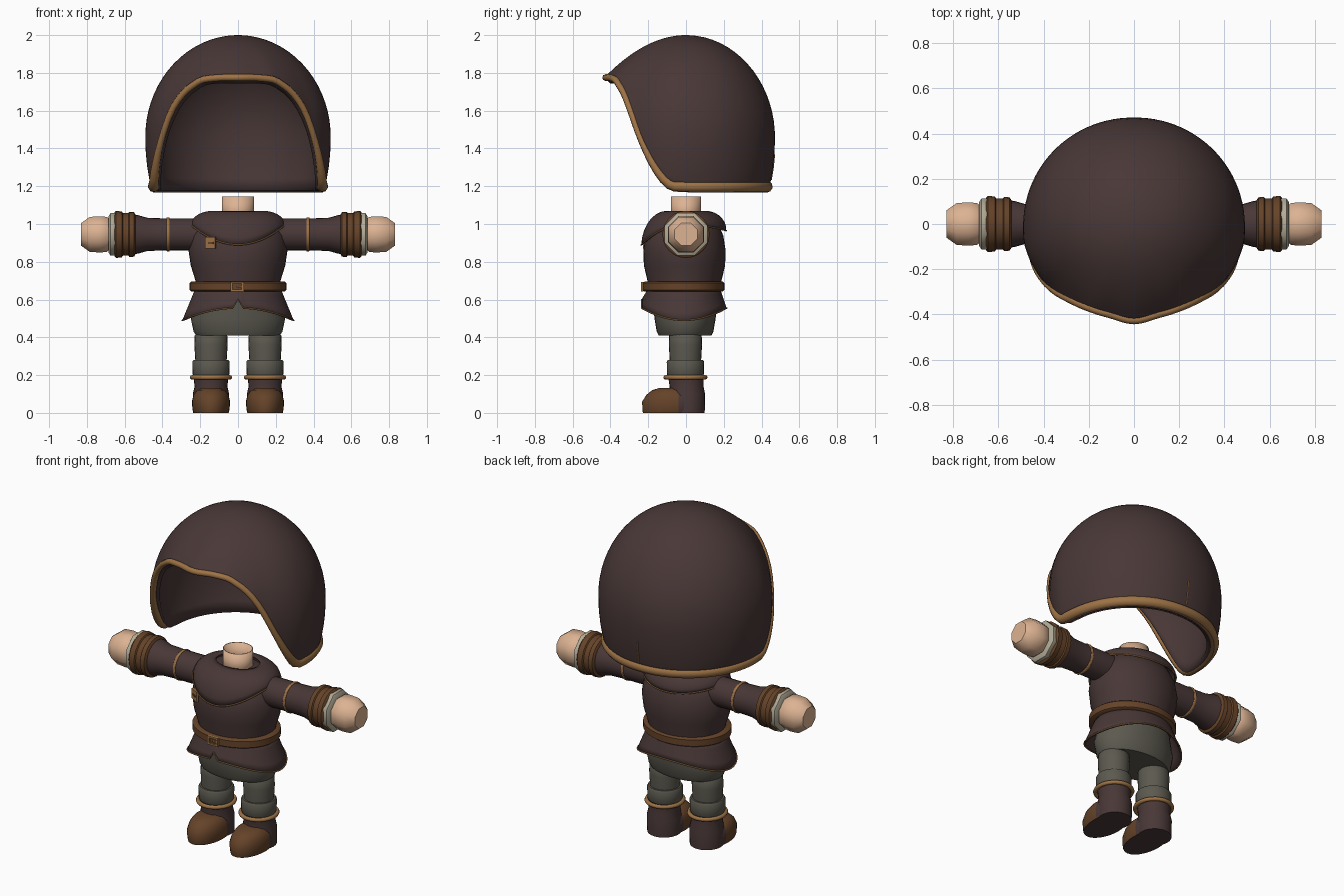
import bpy, bmesh, math
from mathutils import Vector

if "Cube" in bpy.data.objects:
    bpy.data.objects.remove(bpy.data.objects["Cube"])


def material(name, rgb):
    m = bpy.data.materials.new(name)
    m.use_nodes = True
    m.diffuse_color = (*rgb, 1)
    m.node_tree.nodes["Principled BSDF"].inputs["Base Color"].default_value = (*rgb, 1)
    return m


DARK = material("dark brown cloth", (.066, .039, .038))
LEATHER = material("brown leather", (.13, .056, .022))
TAN = material("tan trim", (.34, .17, .06))
SKIN = material("skin", (.72, .45, .29))
GREY = material("olive grey cloth", (.105, .10, .078))
CREAM = material("cream lining", (.45, .41, .31))


def finish(ob, mats, angle=50):
    for m in mats:
        ob.data.materials.append(m)
    bpy.ops.object.select_all(action='DESELECT')
    ob.select_set(True)
    bpy.context.view_layer.objects.active = ob
    bpy.ops.object.shade_smooth_by_angle(angle=math.radians(angle))
    return ob


def to_object(name, bm, mats, angle=50):
    bmesh.ops.recalc_face_normals(bm, faces=bm.faces)
    me = bpy.data.meshes.new(name)
    bm.to_mesh(me)
    bm.free()
    ob = bpy.data.objects.new(name, me)
    bpy.context.collection.objects.link(ob)
    return finish(ob, mats, angle)


def skin_rows(rows, cap_start=False, cap_end=False):
    """Join closed rows of points into a surface."""
    bm = bmesh.new()
    vs = [[bm.verts.new(p) for p in row] for row in rows]
    n = len(rows[0])
    for a, b in zip(vs, vs[1:]):
        for i in range(n):
            bm.faces.new((a[i], a[(i + 1) % n], b[(i + 1) % n], b[i]))
    if cap_start:
        bm.faces.new(vs[0])
    if cap_end:
        bm.faces.new(vs[-1])
    return bm


def ring(pos, ra, rb, ca=0, cb=0, n=32, axis='z', turn=0):
    pts = []
    for i in range(n):
        t = 2 * math.pi * (i + turn) / n
        a, b = ca + ra * math.cos(t), cb + rb * math.sin(t)
        pts.append((a, b, pos) if axis == 'z' else (pos, a, b))
    return pts


def column(name, mat, rings, cx=0, caps=True, n=32):
    """Upright loft from (z, rx, ry, cy) rings."""
    rows = [ring(z, rx, ry, cx, cy, n) for z, rx, ry, cy in rings]
    return to_object(name, skin_rows(rows, caps, caps), [mat])


def sleeve(name, mat, rings, side, n=24, turn=0):
    """Loft along the arm from (x, radius) rings."""
    rows = [ring(side * x, r, r, 0, .945, n, 'x', turn) for x, r in rings]
    return to_object(name, skin_rows(rows, True, True), [mat])


def tube(name, mat, pts, radii, closed=True):
    cu = bpy.data.curves.new(name, 'CURVE')
    cu.dimensions = '3D'
    cu.bevel_depth = 1
    cu.bevel_resolution = 2
    sp = cu.splines.new('POLY')
    sp.points.add(len(pts) - 1)
    for p, co, r in zip(sp.points, pts, radii):
        p.co = (*co, 1)
        p.radius = r
    sp.use_cyclic_u = closed
    ob = bpy.data.objects.new(name, cu)
    bpy.context.collection.objects.link(ob)
    bpy.ops.object.select_all(action='DESELECT')
    ob.select_set(True)
    bpy.context.view_layer.objects.active = ob
    bpy.ops.object.convert(target='MESH')
    return finish(bpy.context.object, [mat])


def box(name, mat, centre, size, turn=0):
    bm = bmesh.new()
    bmesh.ops.create_cube(bm, size=1)
    bmesh.ops.scale(bm, vec=size, verts=bm.verts)
    ob = to_object(name, bm, [mat])
    ob.location = centre
    ob.rotation_euler.z = turn
    return ob


def thicken(ob, amount):
    mod = ob.modifiers.new("thickness", 'SOLIDIFY')
    mod.thickness = amount
    mod.offset = -1


# Hood opening: (degrees from front, radius, height)
OPENING = [(0, .435, 1.775), (14, .417, 1.775), (28, .425, 1.765), (41, .443, 1.70),
           (50, .466, 1.61), (60, .48, 1.44), (69, .475, 1.29), (79, .46, 1.175),
           (90, .452, 1.168), (180, .435, 1.168)]


def opening(deg):
    total = Vector((0, 0))
    for k in range(-4, 5):
        a = min(abs(deg + k), 180)
        for (a0, r0, z0), (a1, r1, z1) in zip(OPENING, OPENING[1:]):
            if a0 <= a <= a1:
                total += Vector((r0, z0)).lerp(Vector((r1, z1)), (a - a0) / (a1 - a0))
                break
    return total / 9


# Hood shell, swept from the crown down to the opening
N, ROWS, MID = 96, 22, 1.47
rows = [[] for _ in range(ROWS)]
rim, rim_radii = [], []
for i in range(N):
    deg = 360 * i / N
    a = math.radians(deg)
    d = deg if deg <= 180 else 360 - deg
    R, Z = opening(d)
    flat = 1 - .045 * math.cos(a) ** 2
    end = math.acos((Z - MID) / (.53 if Z > MID else .75))
    k = R / (.485 * flat * math.sin(end))
    for j in range(ROWS):
        t = (j + .3) / (ROWS - .7)
        phi = end * t
        c = math.cos(phi)
        r = .485 * flat * math.sin(phi) * (1 + (k - 1) * t * t)
        rows[j].append((r * math.sin(a), -r * math.cos(a), MID + c * (.53 if c > 0 else .75)))
    w = min(max((d - 60) / 25, 0), 1)
    rim.append((R * .985 * math.sin(a), -R * .985 * math.cos(a), Z + .03 * w))
    rim_radii.append(.018 + .013 * w)
hood = to_object("hood", skin_rows(rows, True), [DARK], 60)
thicken(hood, .045)
tube("hood_rim", TAN, rim, rim_radii)
seam = [rows[j][N // 2] for j in range(ROWS) if 1.22 < rows[j][N // 2][2] < 1.43]
tube("hood_back_seam", TAN, seam, [.004] * len(seam), False)

# Neck and torso
neck = column("neck", SKIN, [(1.0, .085, .08, 0), (1.145, .085, .08, 0)], caps=False)
thicken(neck, .006)
column("tunic_body", DARK, [(.63, .225, .19, -.008), (.70, .225, .196, -.008),
                            (.78, .25, .215, -.008), (.86, .262, .218, -.008),
                            (.94, .25, .205, -.008), (1.0, .215, .17, 0),
                            (1.05, .14, .10, 0)], n=40)


# Shoulder mantle with a dipping front edge
def draped(name, count, point, thickness, n=64):
    rows = [[point(j / (count - 1), 2 * math.pi * i / n) for i in range(n)] for j in range(count)]
    ob = to_object(name, skin_rows(rows), [DARK], 60)
    thicken(ob, thickness)
    tube(name + "_trim", TAN, rows[-1], [.004] * n)


def mantle_point(t, a):
    s, c = math.sin(a), math.cos(a)
    low = .995 - s * s * (.105 if s < 0 else .03)
    q = math.sin(t * math.pi / 2)
    z = 1.07 - (1.07 - low) * (1 - math.cos(t * math.pi / 2))
    return ((.13 + .12 * q) * c, -.012 * t + (.10 + .125 * q) * s, z)


def skirt_point(t, a):
    s, c = math.sin(a), math.cos(a)
    x = (.225 + .07 * t) * c
    low = .49 + .065 * s * s
    if s < 0:
        low += .045 * max(0, 1 - abs(x) / .02)
    return (x, -.01 + (.19 + .035 * t) * s, .66 + (low - .66) * t)


draped("mantle", 8, mantle_point, .008)
draped("tunic_skirt", 5, skirt_point, .008)

# Belt, buckle and chest clasp
column("belt", LEATHER, [(.643, .247, .207, -.013), (.65, .256, .216, -.013),
                         (.688, .256, .216, -.013), (.695, .247, .207, -.013)], n=48)
for s in (-1, 1):
    box("buckle_side", TAN, (-.005 + s * .03, -.232, .668), (.012, .014, .052))
    box("buckle_bar", TAN, (-.005, -.232, .668 + s * .021), (.06, .014, .01))
box("buckle_pin", TAN, (.008, -.234, .668), (.03, .01, .008))
box("clasp_plate", TAN, (-.145, -.206, .90), (.062, .012, .062), -.53)
box("clasp_pin", LEATHER, (-.143, -.214, .90), (.03, .008, .012), -.53)

# Shorts
column("shorts", GREY, [(.41, .222, .14, -.005), (.43, .235, .15, -.005),
                        (.50, .25, .162, -.005), (.60, .22, .17, -.005)])

for side, word in ((1, "left"), (-1, "right")):
    # Arm
    sleeve(word + "_sleeve", DARK, [(.15, .085), (.40, .085), (.48, .088), (.53, .102), (.56, .105)], side)
    sleeve(word + "_sleeve_band", TAN, [(.362, .088), (.364, .09), (.376, .09), (.378, .088)], side)
    sleeve(word + "_cuff", LEATHER, [(.54, .10), (.55, .118), (.575, .12), (.58, .113), (.61, .113),
                                     (.615, .121), (.645, .125), (.655, .115)], side)
    sleeve(word + "_cuff_lining", CREAM, [(.64, .11), (.652, .122), (.675, .122), (.685, .105)], side, 8, .5)
    sleeve(word + "_hand", SKIN, [(.67, .08), (.695, .10), (.73, .104), (.785, .10), (.83, .065)], side, 8, .5)

    # Leg
    x = side * .143
    column(word + "_leg", GREY, [(.26, .082, .082, -.003), (.36, .088, .088, -.003),
                                 (.41, .086, .086, -.003), (.43, .07, .07, -.003)], x, n=24)
    column(word + "_leg_cuff", GREY, [(.195, .093, .093, -.003), (.205, .098, .098, -.003),
                                      (.27, .099, .099, -.003), (.28, .093, .093, -.003),
                                      (.28, .08, .08, -.003)], x, n=24)
    tube(word + "_boot_band", TAN, ring(.188, .10, .105, x, -.003), [.012] * 32)

    # Boot with a leather toe cap
    column(word + "_boot_shaft", DARK, [(0, .094, .094, .005), (.10, .096, .096, .005),
                                        (.14, .087, .09, .003), (.19, .092, .094, 0)], x, n=24)
    foot = [(0, .092, .158, -.07), (.015, .098, .165, -.066), (.06, .101, .166, -.066),
            (.095, .093, .14, -.07), (.12, .075, .105, -.075), (.132, .045, .06, -.08)]
    bm = skin_rows([ring(z, rx, ry, x, cy, 28) for z, rx, ry, cy in foot], True, True)
    bmesh.ops.bisect_plane(bm, geom=bm.verts[:] + bm.edges[:] + bm.faces[:],
                           plane_co=(0, -.04, 0), plane_no=(0, 1, 0))
    for f in bm.faces:
        m = f.calc_center_median()
        f.material_index = int(m.y < -.04 and m.z > .003)
    to_object(word + "_boot_foot", bm, [DARK, LEATHER])
